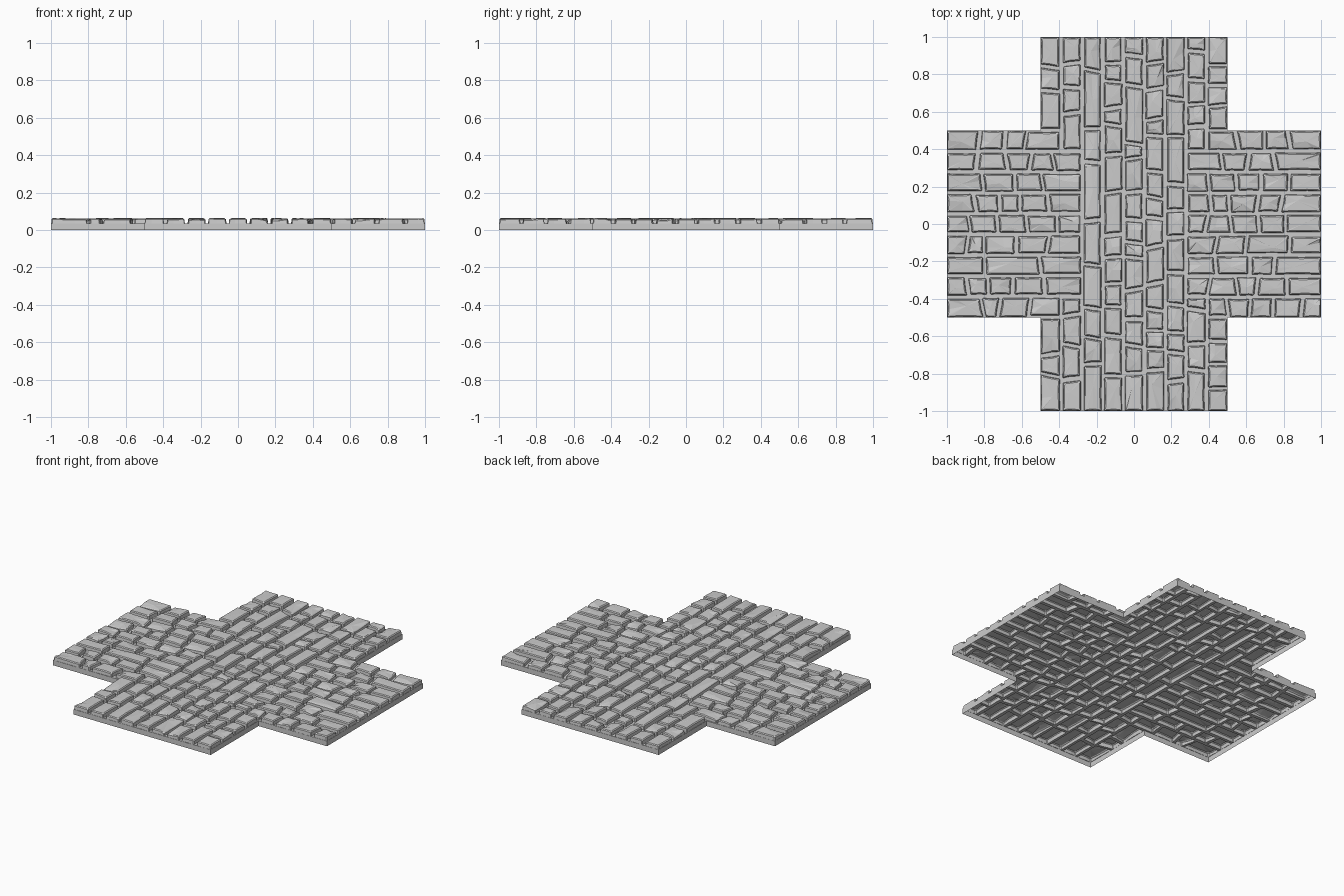
import bpy, random
from mathutils import Vector

if "Cube" in bpy.data.objects:
    bpy.data.objects.remove(bpy.data.objects["Cube"])

random.seed(7)
P = 1 / 9            # width of one course of stones
MORTAR = 0.034       # height of the joints
GAP = 0.009          # half joint width


def make_object(name, verts, faces):
    mesh = bpy.data.meshes.new(name)
    mesh.from_pydata(verts, [], faces)
    mesh.update()
    ob = bpy.data.objects.new(name, mesh)
    bpy.context.collection.objects.link(ob)
    return ob


def on_border(p):
    ax, ay = abs(p.x), abs(p.y)
    return max(ax, ay) > 0.998 or (abs(min(ax, ay) - 0.5) < 0.002 and max(ax, ay) > 0.5)


def outline(quad, insets, chamfers, dents):
    """Inset a quad and give every corner a chamfer and every side a dent."""
    corners = []
    for i in range(4):
        c = quad[i]
        nxt = (quad[(i + 1) % 4] - c).normalized()
        prv = (quad[i - 1] - c).normalized()
        corners.append(c + nxt * insets[i - 1] + prv * insets[i])
    pts = []
    for i in range(4):
        c, n, p = corners[i], corners[(i + 1) % 4], corners[i - 1]
        d = (n - c).normalized()
        inward = Vector((-d.y, d.x))
        pts.append(c + (p - c).normalized() * chamfers[i])
        pts.append(c + d * chamfers[i])
        pts.append(c.lerp(n, dents[i][0]) + inward * dents[i][1])
    return pts


def add(data, verts, faces):
    base = len(data[0])
    data[0].extend(verts)
    data[1].extend([[base + k for k in f] for f in faces])


def add_stone(quad, stones, mortar):
    rnd = random.uniform
    area = sum(quad[i].cross(quad[(i + 1) % 4]) for i in range(4))
    if area < 0:
        quad = quad[::-1]
    insets = []
    for i in range(4):
        mid = (quad[i] + quad[(i + 1) % 4]) / 2
        insets.append(0.001 if on_border(mid) else GAP + rnd(-0.003, 0.004))
    chamfers = [rnd(0.002, 0.006) for _ in range(4)]
    dents = [(rnd(0.3, 0.7), rnd(0, 0.003)) for _ in range(4)]
    rings = [outline(quad, [k + d for k in insets], chamfers, dents)
             for d in (0, 0.002, 0.008)]

    # mortar frame around the stone
    faces = []
    for i in range(4):
        a, b, m, nxt = 4 + 3 * i, 5 + 3 * i, 6 + 3 * i, 4 + 3 * ((i + 1) % 4)
        faces += [[i, b, a], [i, (i + 1) % 4, nxt, m, b]]
    add(mortar, [(p.x, p.y, MORTAR) for p in quad + rings[0]], faces)

    # raised stone: steep sides, worn edge, faceted tilted top
    centre = sum(quad, Vector((0, 0))) / 4
    top = rnd(0.058, 0.062)
    tilt = Vector((rnd(-0.03, 0.03), rnd(-0.03, 0.03)))
    chip = random.randrange(4) if random.random() < 0.5 else -1
    heights = []
    for j, p in enumerate(rings[2]):
        z = top + tilt.dot(p - centre) + rnd(-0.001, 0.001)
        heights.append(min(z - (0.006 if j // 3 == chip else 0), 0.065))
    verts = [(p.x, p.y, MORTAR) for p in rings[0]]
    verts += [(p.x, p.y, z - 0.005) for p, z in zip(rings[1], heights)]
    verts += [(p.x, p.y, z) for p, z in zip(rings[2], heights)]
    hub = centre.lerp(random.choice(quad), rnd(0, 0.3))
    verts.append((hub.x, hub.y, top + rnd(0, 0.002)))
    faces = []
    for j in range(12):
        k = (j + 1) % 12
        faces += [[j, k, 12 + k, 12 + j], [12 + j, 12 + k, 24 + k, 24 + j], [24 + j, 24 + k, 36]]
    add(stones, verts, faces)


def course(index, start, end, joints, along_y, stones, mortar):
    """One line of stones between start and end, split at the joints."""
    lo, hi = index * P - P / 2, index * P + P / 2
    cuts = [(start, start)]
    for j in sorted(joints):
        t = random.uniform(-0.012, 0.012)
        cuts.append((j - t, j + t))
    cuts.append((end, end))
    for (a0, a1), (b0, b1) in zip(cuts, cuts[1:]):
        pts = [(lo, a0), (hi, a1), (hi, b1), (lo, b0)]
        add_stone([Vector(p if along_y else p[::-1]) for p in pts], stones, mortar)


# joint positions in the long columns (course number: y of joints)
columns = {
    -4: [.84, .71, -.70, -.81],
    -3: [.86, .73, .59, -.49, -.65, -.83],
    -2: [.82, .51, .33, .02, -.22, -.45, -.61, -.75],
    -1: [.86, .76, .62, .53, .37, .17, -.06, -.18, -.32, -.44, -.60, -.81],
    0: [.90, .74, .43, .35, .17, .02, -.10, -.18, -.35, -.51, -.65, -.80],
    1: [.86, .72, .56, .47, .28, .14, .03, -.12, -.32, -.46, -.57, -.67, -.78],
    2: [.81, .67, .47, .21, .07, -.07, -.26, -.43, -.58, -.69, -.84],
    3: [.92, .77, .64, .52, -.46, -.64, -.78],
    4: [.85, .74, .63, -.63, -.75, -.88],
}
# joint positions in the cross rows (course number: x of joints)
rows = {
    4: [-.83, -.69, -.58, .55, .70, .83],
    3: [-.84, -.68, -.55, -.43, .47, .61, .75],
    2: [-.81, -.64, -.49, .40, .55, .68, .83],
    1: [-.85, -.72, -.61, -.46, .41, .51, .66, .79],
    0: [-.88, -.73, -.57, -.41, .39, .52, .67, .81],
    -1: [-.89, -.80, -.63, -.46, .44, .60, .83],
    -2: [-.80, -.50, .44, .62, .75],
    -3: [-.89, -.78, -.65, -.48, .40, .55, .66, .82],
    -4: [-.81, -.72, -.56, .50, .62, .74, .90],
}

mortar = ([], [])
column_stones = ([], [])
row_stones = ([], [])
for i, joints in columns.items():
    if abs(i) <= 2:
        course(i, -1, 1, joints, True, column_stones, mortar)
    else:
        inner = 3.5 * P if abs(i) == 3 else 0.5
        course(i, inner, 1, [j for j in joints if j > 0], True, column_stones, mortar)
        course(i, -1, -inner, [j for j in joints if j < 0], True, column_stones, mortar)
for i, joints in rows.items():
    inner = 3.5 * P if abs(i) == 4 else 2.5 * P
    course(i, inner, 1, [j for j in joints if j > 0], False, row_stones, mortar)
    course(i, -1, -inner, [j for j in joints if j < 0], False, row_stones, mortar)

make_object("column_stones", *column_stones)
make_object("row_stones", *row_stones)
make_object("mortar_joints", *mortar)

# open-bottomed skirt around the cross outline
quarter = [Vector((1, -.5)), Vector((1, .5)), Vector((.5, .5))]
loop = []
for k in range(4):
    for p in quarter:
        loop.append(p.copy())
    quarter = [Vector((-p.y, p.x)) for p in quarter]
n = len(loop)
make_object("slab_skirt",
            [(p.x, p.y, 0) for p in loop] + [(p.x, p.y, MORTAR) for p in loop],
            [[j, (j + 1) % n, n + (j + 1) % n, n + j] for j in range(n)])
